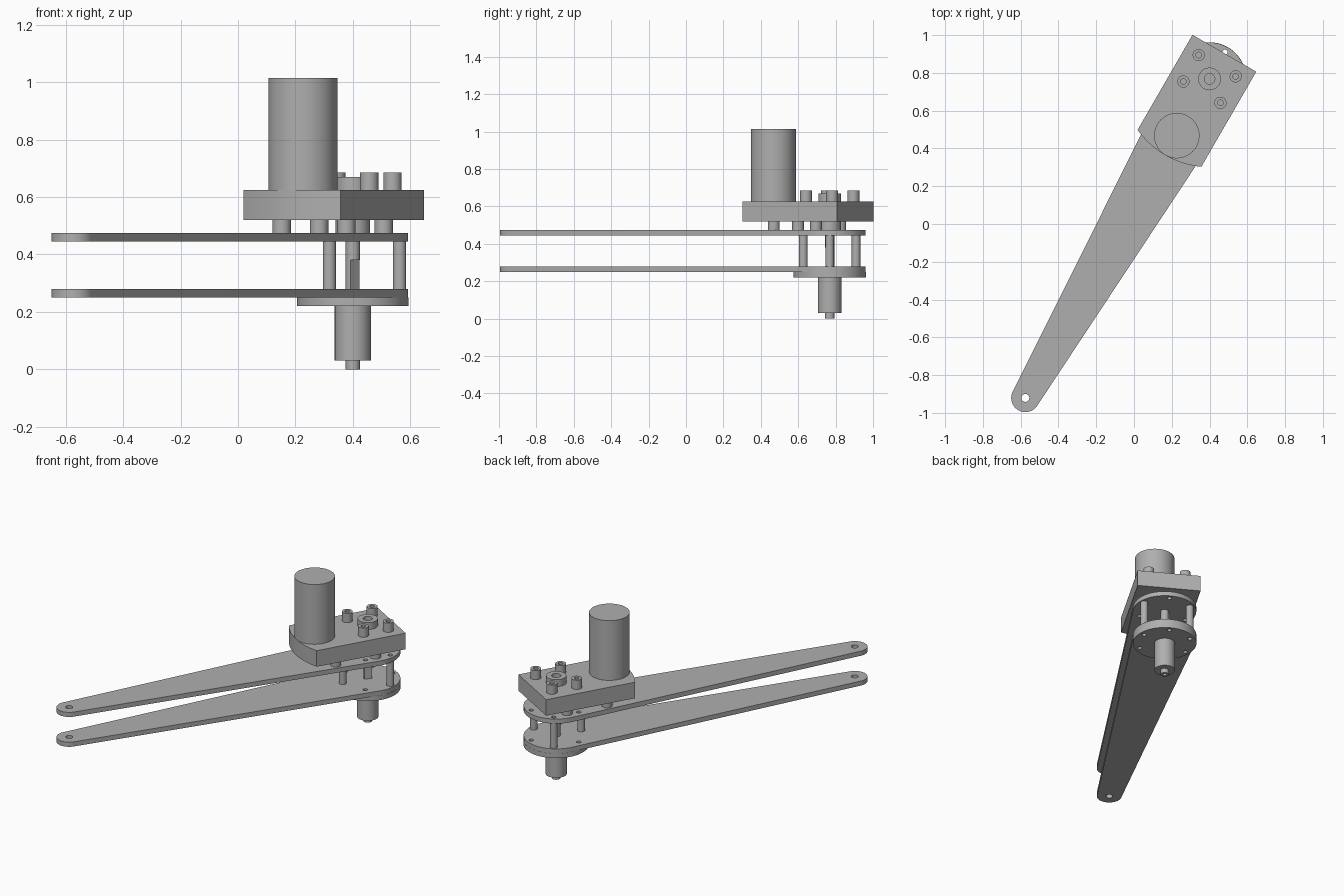
import bpy
from math import sin, cos, asin, radians, pi

PIVOT = (0.40, 0.768)      # shaft axis
HEADING = radians(60)      # arm direction, local +x
REACH = 1.95               # shaft axis to arm tip

if "Cube" in bpy.data.objects:
    bpy.data.objects.remove(bpy.data.objects["Cube"], do_unlink=True)

metal = bpy.data.materials.new("plain grey")
metal.use_nodes = True
GREY = (0.43, 0.43, 0.43, 1)
metal.diffuse_color = GREY
metal.node_tree.nodes["Principled BSDF"].inputs["Base Color"].default_value = GREY


def arc(x, y, r, start=0.0, end=2 * pi, n=48):
    """Points on an arc; a full turn leaves out the repeated last point."""
    full = abs(end - start - 2 * pi) < 1e-6
    steps = n if full else n - 1
    return [(x + r * cos(start + (end - start) * i / steps),
             y + r * sin(start + (end - start) * i / steps)) for i in range(n)]


def slab(name, loops, z0, z1):
    """Extrude an outline with holes between two heights."""
    curve = bpy.data.curves.new(name, "CURVE")
    curve.dimensions = "2D"
    curve.fill_mode = "BOTH"
    curve.extrude = (z1 - z0) / 2
    for loop in loops:
        spline = curve.splines.new("POLY")
        spline.points.add(len(loop) - 1)
        for point, (x, y) in zip(spline.points, loop):
            point.co = (x, y, 0, 1)
        spline.use_cyclic_u = True
    obj = bpy.data.objects.new(name, curve)
    bpy.context.collection.objects.link(obj)
    obj.location = (*PIVOT, (z0 + z1) / 2)
    obj.rotation_euler.z = HEADING
    bpy.ops.object.select_all(action="DESELECT")
    obj.select_set(True)
    bpy.context.view_layer.objects.active = obj
    bpy.ops.object.convert(target="MESH")
    obj = bpy.context.object
    obj.data.materials.clear()
    obj.data.materials.append(metal)
    bpy.ops.object.shade_smooth_by_angle(angle=radians(30))
    return obj


def rod(name, x, y, r, z0, z1, bore=0.0):
    loops = [arc(x, y, r)]
    if bore:
        loops.append(arc(x, y, bore, n=24))
    return slab(name, loops, z0, z1)


# Ring of bolt holes shared by both arms and the flange
RING = 0.163
ring = [(RING * cos(k * pi / 3), RING * sin(k * pi / 3)) for k in range(6)]
holes = [arc(x, y, 0.014, n=16) for x, y in ring]

# Tapered arms with round ends
BIG, SMALL = 0.193, 0.075
lean = pi / 2 - asin((BIG - SMALL) / REACH)
outline = (arc(0, 0, BIG, -pi + lean, pi - lean)
           + arc(-REACH, 0, SMALL, pi - lean, pi + lean))
# Tangent points sit at the same angle on both ends
arm_loops = [outline, arc(-REACH, 0, 0.021, n=24)] + holes
slab("lower_arm", arm_loops, 0.25, 0.28)
slab("upper_arm", arm_loops, 0.445, 0.475)

# Flange and lower hub
slab("flange", [arc(0, 0, 0.194, n=64)] + holes, 0.22, 0.25)
rod("lower_hub", 0, 0, 0.063, 0.03, 0.22)
rod("hub_tip", 0, 0, 0.025, 0, 0.03, bore=0.012)

# Three hollow standoffs between the arms
for x, y in ring[1::2]:
    rod("arm_standoff", x, y, 0.023, 0.28, 0.445, bore=0.014)

# Output shaft with a flat on its lower end
flat, cut = radians(-105), radians(66)
slab("shaft_flat_end", [arc(0, 0, 0.025, flat + cut, flat + 2 * pi - cut, n=32)], 0.28, 0.38)
rod("output_shaft", 0, 0, 0.025, 0.38, 0.475)

# Gearbox: square back, front edge curved around the shaft axis
HALF, FRONT = 0.195, 0.467
swing = asin(HALF / FRONT)
body = [(0.157, -HALF), (0.157, HALF)] + arc(0, 0, FRONT, pi - swing, pi + swing, n=32)
slab("gearbox", [body], 0.52, 0.625)
rod("lower_boss", 0, 0, 0.06, 0.475, 0.52)
rod("upper_boss", 0, 0, 0.06, 0.625, 0.67, bore=0.028)
rod("motor", -0.347, 0, 0.12, 0.625, 1.015)

# Screw posts on top, spacers underneath
for sx in (-1, 1):
    for sy in (-1, 1):
        rod("gearbox_post", sx * 0.081, sy * 0.113, 0.032, 0.625, 0.685, bore=0.015)
        rod("gearbox_spacer", -0.14 + sx * 0.13, sy * 0.13, 0.032, 0.475, 0.52)
